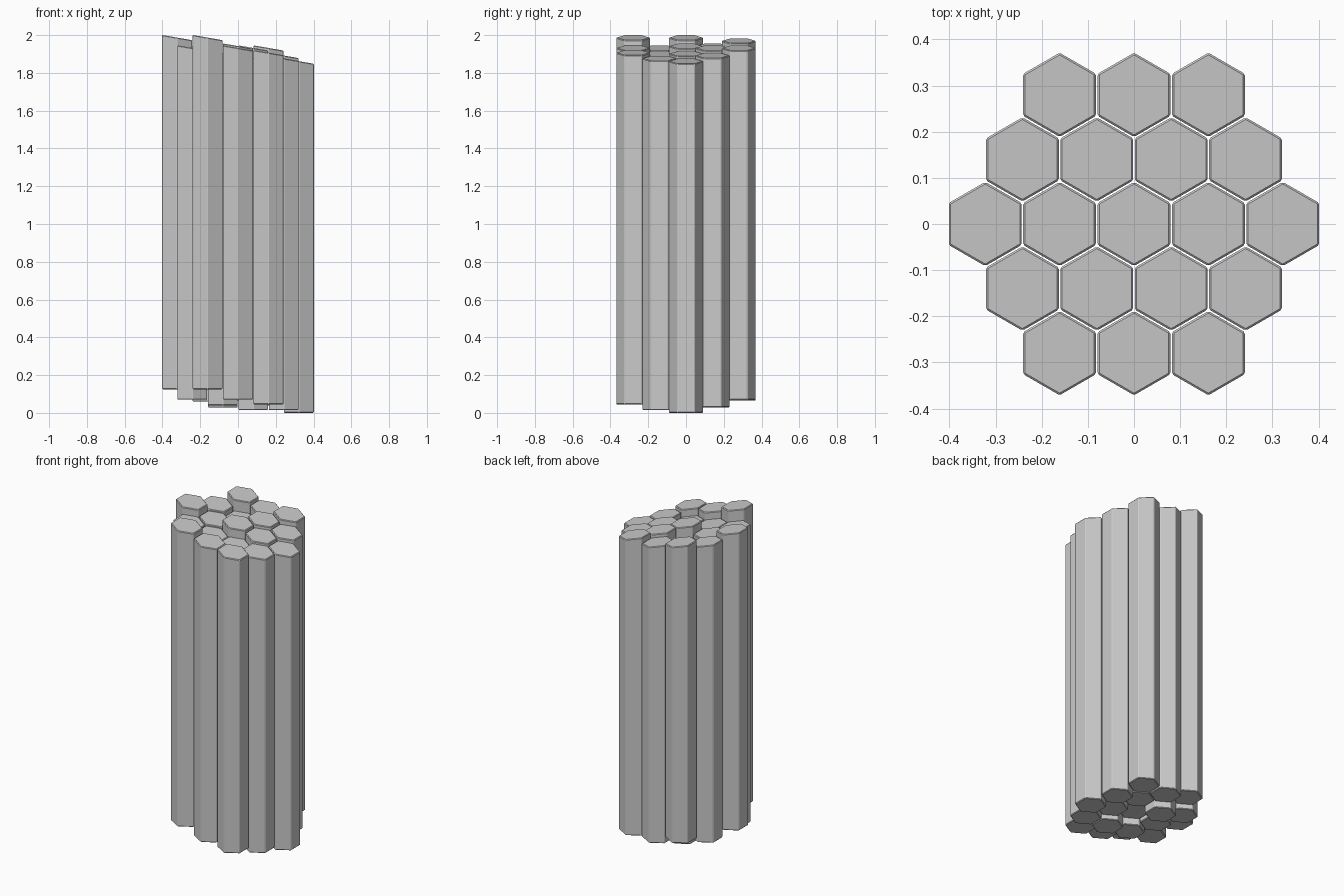
import bpy, bmesh, math

if "Cube" in bpy.data.objects:
    bpy.data.objects.remove(bpy.data.objects["Cube"])

SX, SY = 0.1613, 0.1400      # hexagonal packing pitch
R = 0.0912                   # corner radius of one column
LENGTH = 1.862               # height at the column axis
SLOPE = -0.173               # tilt of the top cut along x

# base heights, row by row from front to back, each left to right
ROWS = [
    [0.125, 0.07, 0.045],
    [0.07, 0.04, 0.015, 0.015],
    [0.125, 0.06, 0.08, 0.04, 0.0],
    [0.08, 0.028, 0.07, 0.03],
    [0.108, 0.065, 0.07],
]


def column(name, x, y, base):
    """Hexagonal prism with a slanted top and lightly chamfered edges."""
    bm = bmesh.new()
    low, high = [], []
    for i in range(6):
        a = math.radians(30 + 60 * i)
        px, py = R * math.cos(a), R * math.sin(a)
        low.append(bm.verts.new((px, py, 0)))
        high.append(bm.verts.new((px, py, LENGTH + SLOPE * px)))
    bm.faces.new(low[::-1])
    bm.faces.new(high)
    for i in range(6):
        j = (i + 1) % 6
        bm.faces.new((low[i], low[j], high[j], high[i]))
    mesh = bpy.data.meshes.new(name)
    bm.to_mesh(mesh)
    bm.free()
    ob = bpy.data.objects.new(name, mesh)
    ob.location = (x, y, base)
    bpy.context.collection.objects.link(ob)
    bev = ob.modifiers.new("chamfer", 'BEVEL')
    bev.width = 0.004
    bev.segments = 1


# cluster of nineteen columns
for r, row in enumerate(ROWS):
    for c, base in enumerate(row):
        column(f"column_{r + 1}_{c + 1}",
               (c - (len(row) - 1) / 2) * SX, (r - 2) * SY, base)
